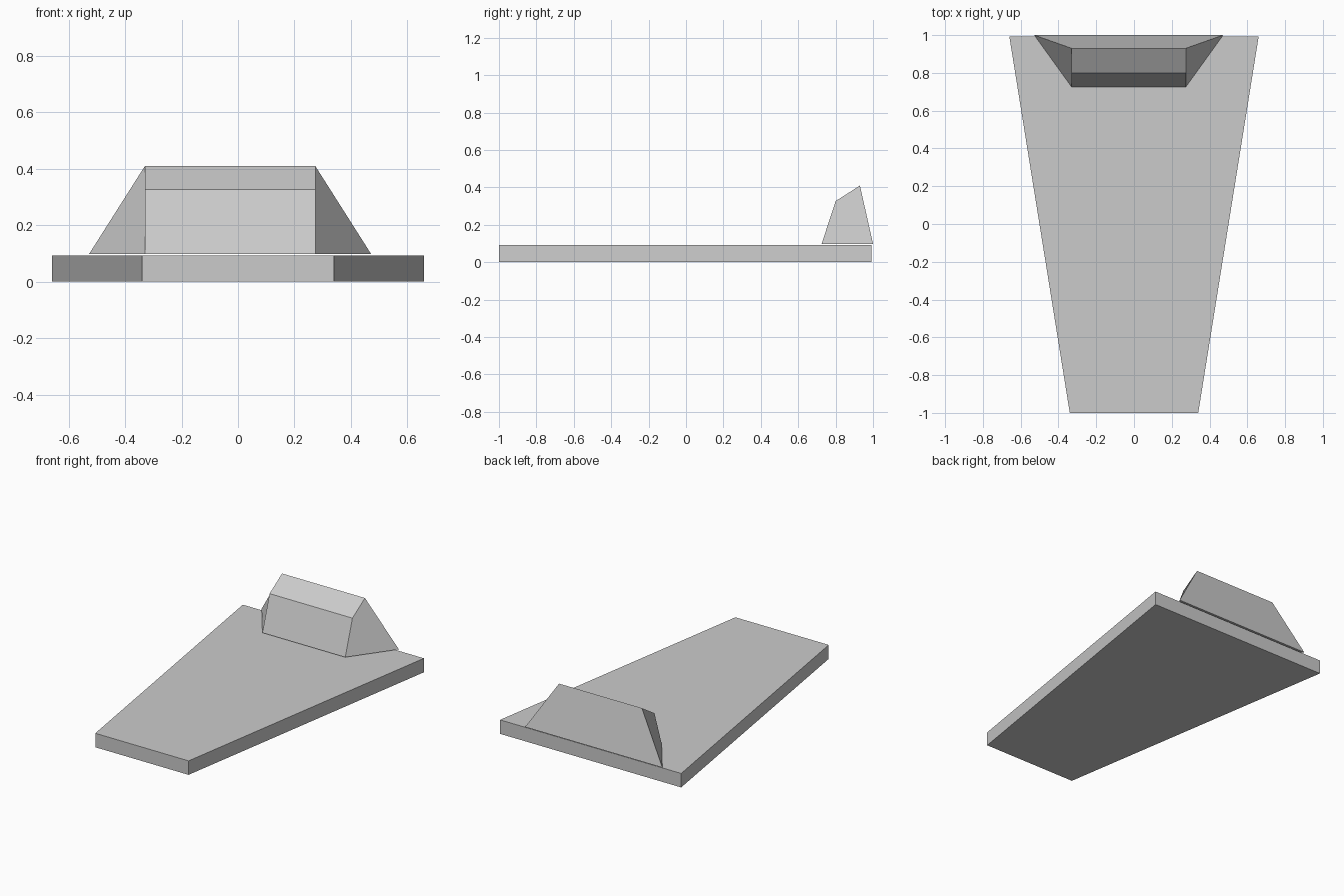
import bpy

cube = bpy.data.objects.get("Cube")
if cube:
    bpy.data.objects.remove(cube, do_unlink=True)

# Single light grey finish
grey = bpy.data.materials.new("light_grey")
grey.use_nodes = True
colour = (0.6, 0.6, 0.6, 1)
grey.diffuse_color = colour
grey.node_tree.nodes["Principled BSDF"].inputs["Base Color"].default_value = colour


def loft(name, left, right):
    """Solid between two matching side outlines, with flat faces."""
    n = len(left)
    faces = [tuple(range(n)), tuple(reversed(range(n, 2 * n)))]
    for i in range(n):
        j = (i + 1) % n
        faces.append((j, i, n + i, n + j))
    mesh = bpy.data.meshes.new(name)
    mesh.from_pydata(left + right, [], faces)
    mesh.materials.append(grey)
    obj = bpy.data.objects.new(name, mesh)
    bpy.context.collection.objects.link(obj)
    return obj


def side(sign, centre, outline):
    """Side outline from (half width, y, z) points."""
    return [(centre + sign * w, y, z) for w, y, z in outline]


# Tapered deck: narrow at the front, wide at the back
deck = [(0.34, -1, 0), (0.34, -1, 0.092), (0.66, 0.993, 0.092), (0.66, 0.993, 0)]
loft("tapered_deck", side(1, 0, deck), side(-1, 0, deck))

# Raised block: steep front, sloped top, flared back foot, just clear of the deck
block = [(0.302, 0.8, 0.327), (0.302, 0.93, 0.41),
         (0.5, 1, 0.098), (0.302, 0.725, 0.098)]
loft("raised_block", side(1, -0.028, block), side(-1, -0.028, block))
